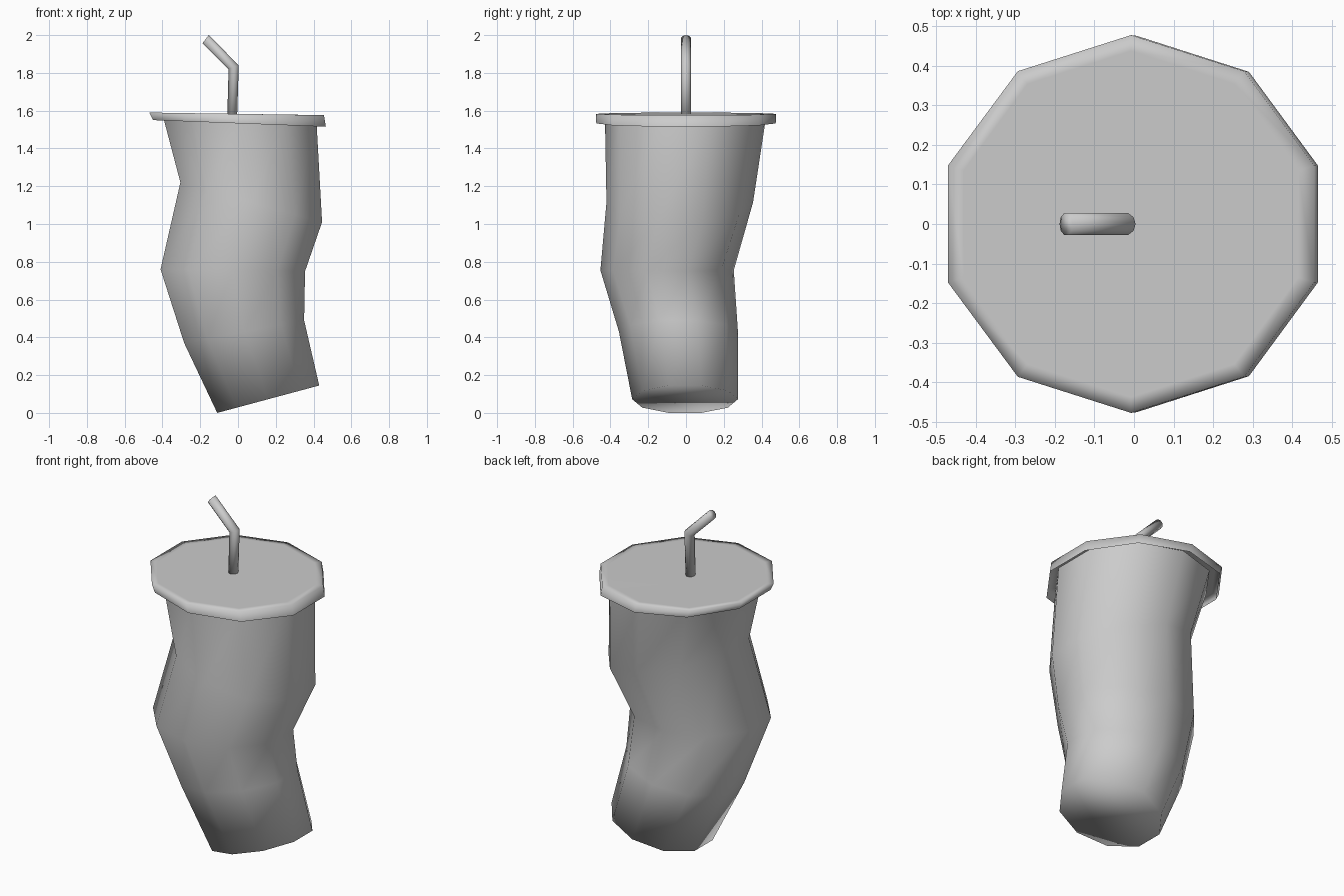
import bpy, bmesh
from math import sin, cos, pi

if "Cube" in bpy.data.objects:
    bpy.data.objects.remove(bpy.data.objects["Cube"])


def loft(name, sections, sides, turn=0.0, cap_start=True, cap_end=True):
    """Skin rings given as (left x, left z, right x, right z, centre y, y radius)."""
    bm = bmesh.new()
    flat = max(abs(cos(turn + 2 * pi * i / sides)) for i in range(sides))
    rings = []
    for lx, lz, rx, rz, cy, ry in sections:
        ring = []
        for i in range(sides):
            a = turn + 2 * pi * i / sides
            t = 0.5 + 0.5 * cos(a) / flat
            ring.append(bm.verts.new((lx + (rx - lx) * t, cy + ry * sin(a), lz + (rz - lz) * t)))
        rings.append(ring)
    for lo, hi in zip(rings, rings[1:]):
        for i in range(sides):
            j = (i + 1) % sides
            bm.faces.new((lo[i], lo[j], hi[j], hi[i]))
    if cap_start:
        bm.faces.new(rings[0][::-1])
    if cap_end:
        bm.faces.new(rings[-1])
    for f in bm.faces:
        f.smooth = True
    mesh = bpy.data.meshes.new(name)
    bm.to_mesh(mesh)
    bm.free()
    obj = bpy.data.objects.new(name, mesh)
    bpy.context.collection.objects.link(obj)
    return obj


# Bent ten-sided cup, bottom to top
loft("cup_body", [
    (-0.11, 0.00, 0.43, 0.145, -0.005, 0.28),
    (-0.285, 0.37, 0.35, 0.49, -0.04, 0.315),
    (-0.41, 0.76, 0.355, 0.75, -0.10, 0.353),
    (-0.305, 1.22, 0.445, 1.01, -0.033, 0.388),
    (-0.397, 1.57, 0.415, 1.55, -0.003, 0.426),
], 10, pi / 2, cap_end=False)

# Slightly tilted lid: open skirt below, flat inset top
loft("lid", [
    (-0.45, 1.55, 0.465, 1.515, 0.0, 0.475),
    (-0.47, 1.59, 0.455, 1.576, 0.0, 0.477),
    (-0.43, 1.589, 0.415, 1.577, 0.0, 0.437),
], 10, pi / 2, cap_start=False)

# Bent straw
loft("straw", [
    (-0.057, 1.56, -0.005, 1.56, 0.0, 0.029),
    (-0.05, 1.82, 0.004, 1.84, 0.0, 0.029),
    (-0.188, 1.957, -0.155, 2.00, 0.0, 0.029),
], 10, 0.0)
